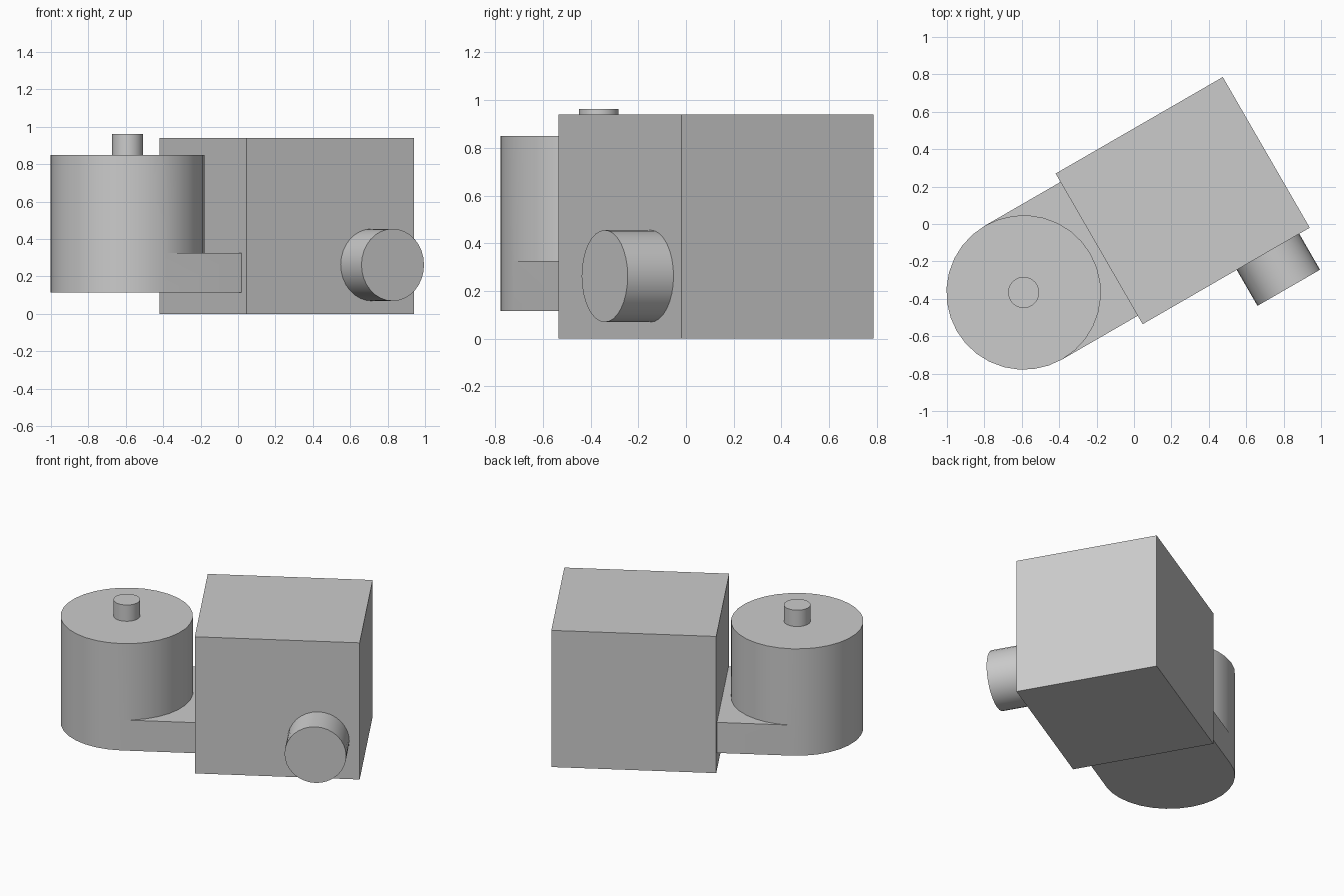
import bpy, bmesh, math
from mathutils import Matrix

if "Cube" in bpy.data.objects:
    bpy.data.objects.remove(bpy.data.objects["Cube"], do_unlink=True)

grey = bpy.data.materials.new("plain grey")
grey.use_nodes = True
COLOR = (0.6, 0.6, 0.6, 1)
grey.diffuse_color = COLOR
grey.node_tree.nodes["Principled BSDF"].inputs["Base Color"].default_value = COLOR

TURN = Matrix.Rotation(math.radians(30), 4, 'Z')   # whole assembly is turned
AXIS_Y = -0.022                                    # shared centre line
DRUM_X, DRUM_R = -0.694, 0.413
BOX_X0, BOX_X1, BOX_HALF, BOX_TOP = -0.228, 0.804, 0.465, 0.94
BASE, LEDGE, DRUM_TOP = 0.115, 0.325, 0.85
SIDES = 32


def finish(name, bm, smooth=False):
    bmesh.ops.recalc_face_normals(bm, faces=bm.faces[:])
    bm.transform(TURN)
    mesh = bpy.data.meshes.new(name)
    bm.to_mesh(mesh)
    bm.free()
    mesh.materials.append(grey)
    obj = bpy.data.objects.new(name, mesh)
    bpy.context.collection.objects.link(obj)
    if smooth:
        bpy.ops.object.select_all(action='DESELECT')
        obj.select_set(True)
        bpy.context.view_layer.objects.active = obj
        bpy.ops.object.shade_smooth_by_angle(angle=math.radians(30))


def cylinder(name, radius, depth, matrix):
    bm = bmesh.new()
    bmesh.ops.create_cone(bm, cap_ends=True, segments=SIDES, radius1=radius,
                          radius2=radius, depth=depth, matrix=matrix)
    finish(name, bm, smooth=True)


# Main box
bm = bmesh.new()
size = (BOX_X1 - BOX_X0, 2 * BOX_HALF, BOX_TOP)
centre = ((BOX_X0 + BOX_X1) / 2, AXIS_Y, BOX_TOP / 2)
bmesh.ops.create_cube(bm, size=1, matrix=Matrix.Translation(centre) @ Matrix.Diagonal((*size, 1)))
finish("main_box", bm)

# Drum and its connecting arm: one solid with a ledge at arm height
bm = bmesh.new()


def arc(z, start, count):
    points = []
    for i in range(start, start + count + 1):
        a = 2 * math.pi * i / SIDES
        points.append(bm.verts.new((DRUM_X + DRUM_R * math.cos(a),
                                    AXIS_Y + DRUM_R * math.sin(a), z)))
    return points


def arm_end(z):
    return [bm.verts.new((BOX_X0, AXIS_Y + s * DRUM_R, z)) for s in (-1, 1)]


half, quarter = SIDES // 2, SIDES // 4
rear_low, rear_mid = arc(BASE, quarter, half), arc(LEDGE, quarter, half)
front_mid = arc(LEDGE, -quarter, half)
rear_top, front_top = arc(DRUM_TOP, quarter, half), arc(DRUM_TOP, -quarter, half)
end_low, end_mid = arm_end(BASE), arm_end(LEDGE)
for i in range(half):
    wall = [rear_low[i], rear_low[i + 1]]
    if i == half - 1:
        wall.append(rear_mid[half])
    wall += [rear_top[i + 1], rear_top[i]]
    if i == 0:
        wall.append(rear_mid[0])
    bm.faces.new(wall)
    bm.faces.new((front_mid[i], front_mid[i + 1], front_top[i + 1], front_top[i]))
bm.faces.new(rear_top + front_top[1:-1])
bm.faces.new(rear_low + end_low)
bm.faces.new(front_mid + end_mid[::-1])
bm.faces.new((rear_low[-1], end_low[0], end_mid[0], rear_mid[-1]))
bm.faces.new((rear_low[0], end_low[1], end_mid[1], rear_mid[0]))
bm.faces.new((end_low[0], end_low[1], end_mid[1], end_mid[0]))
bmesh.ops.remove_doubles(bm, verts=bm.verts[:], dist=0.0005)
# Drop the unused mid-height points of the rear wall
bmesh.ops.delete(bm, geom=[v for v in bm.verts if not v.link_faces], context='VERTS')
finish("drum_and_arm", bm, smooth=True)

# Shaft on top of the drum
SHAFT_TOP = 0.962
cylinder("drum_shaft", 0.083, SHAFT_TOP - DRUM_TOP,
         Matrix.Translation((DRUM_X, AXIS_Y, (SHAFT_TOP + DRUM_TOP) / 2)))

# Round spout on the front face of the box
FACE_Y, SPOUT_Y = AXIS_Y - BOX_HALF, -0.709
cylinder("side_spout", 0.193, FACE_Y - SPOUT_Y,
         Matrix.Translation((0.546, (FACE_Y + SPOUT_Y) / 2, 0.262))
         @ Matrix.Rotation(math.pi / 2, 4, 'X'))
